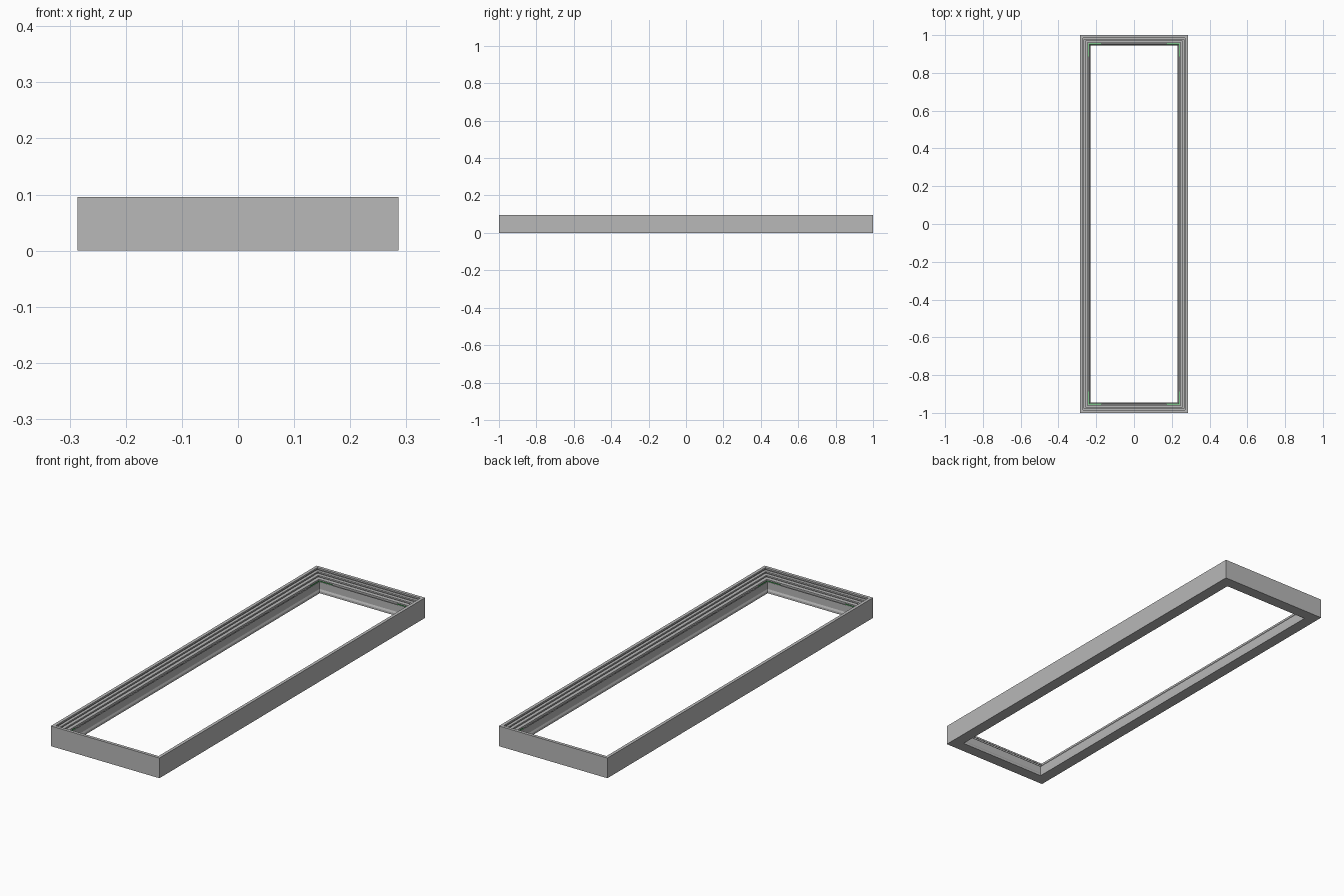
import bpy, bmesh

if "Cube" in bpy.data.objects:
    bpy.data.objects.remove(bpy.data.objects["Cube"])

HX, HY = 0.286, 1.0   # outer half sizes


def make_object(name, bm, color):
    bmesh.ops.recalc_face_normals(bm, faces=bm.faces)
    mesh = bpy.data.meshes.new(name)
    bm.to_mesh(mesh)
    bm.free()
    obj = bpy.data.objects.new(name, mesh)
    bpy.context.collection.objects.link(obj)
    mat = bpy.data.materials.new(name + "_paint")
    mat.diffuse_color = color
    mat.use_nodes = True
    mat.node_tree.nodes["Principled BSDF"].inputs["Base Color"].default_value = mat.diffuse_color
    mesh.materials.append(mat)
    return obj


# Extruded frame: closed cross-section (distance inward, height), mitred round the rectangle
profile = [
    (0, 0), (0, 0.096), (0.015, 0.096), (0.015, 0.088),    # outer wall and top rim
    (0.009, 0.088), (0.009, 0.082), (0.022, 0.082),        # upper slot
    (0.022, 0.075), (0.014, 0.075), (0.014, 0.069),        # middle slot
    (0.030, 0.069), (0.030, 0.062), (0.020, 0.062),        # lower slot
    (0.020, 0.056), (0.039, 0.056), (0.039, 0.044),        # ledge
    (0.043, 0.044), (0.043, 0.050), (0.045, 0.050),        # rib beside the channel
    (0.045, 0.042), (0.049, 0.042), (0.049, 0.052),        # bracket channel
    (0.051, 0.052), (0.051, 0.018), (0.055, 0.010),        # lip and sloped inner wall
    (0.055, 0),
]
bm = bmesh.new()
rings = []
for sx, sy in ((-1, -1), (1, -1), (1, 1), (-1, 1)):
    rings.append([bm.verts.new((sx * (HX - d), sy * (HY - d), z)) for d, z in profile])
n = len(profile)
for k in range(4):
    a, b = rings[k], rings[(k + 1) % 4]
    for i in range(n):
        j = (i + 1) % n
        bm.faces.new((a[i], a[j], b[j], b[i]))
make_object("frame", bm, (0.48, 0.48, 0.48, 1))

# Green L-shaped corner brackets lying in the channel
D0, D1, ARM = 0.0455, 0.0487, 0.115
outline = [(D0, D0), (ARM, D0), (ARM, D1), (D1, D1), (D1, ARM), (D0, ARM)]
for name, sx, sy in (("front_left", -1, -1), ("front_right", 1, -1),
                     ("back_right", 1, 1), ("back_left", -1, 1)):
    bm = bmesh.new()
    face = bm.faces.new([bm.verts.new((sx * (HX - u), sy * (HY - v), 0.042))
                         for u, v in outline])
    out = bmesh.ops.extrude_face_region(bm, geom=[face])
    bmesh.ops.translate(bm, vec=(0, 0, 0.012),
                        verts=[g for g in out["geom"] if isinstance(g, bmesh.types.BMVert)])
    make_object("corner_bracket_" + name, bm, (0.05, 0.6, 0.1, 1))
